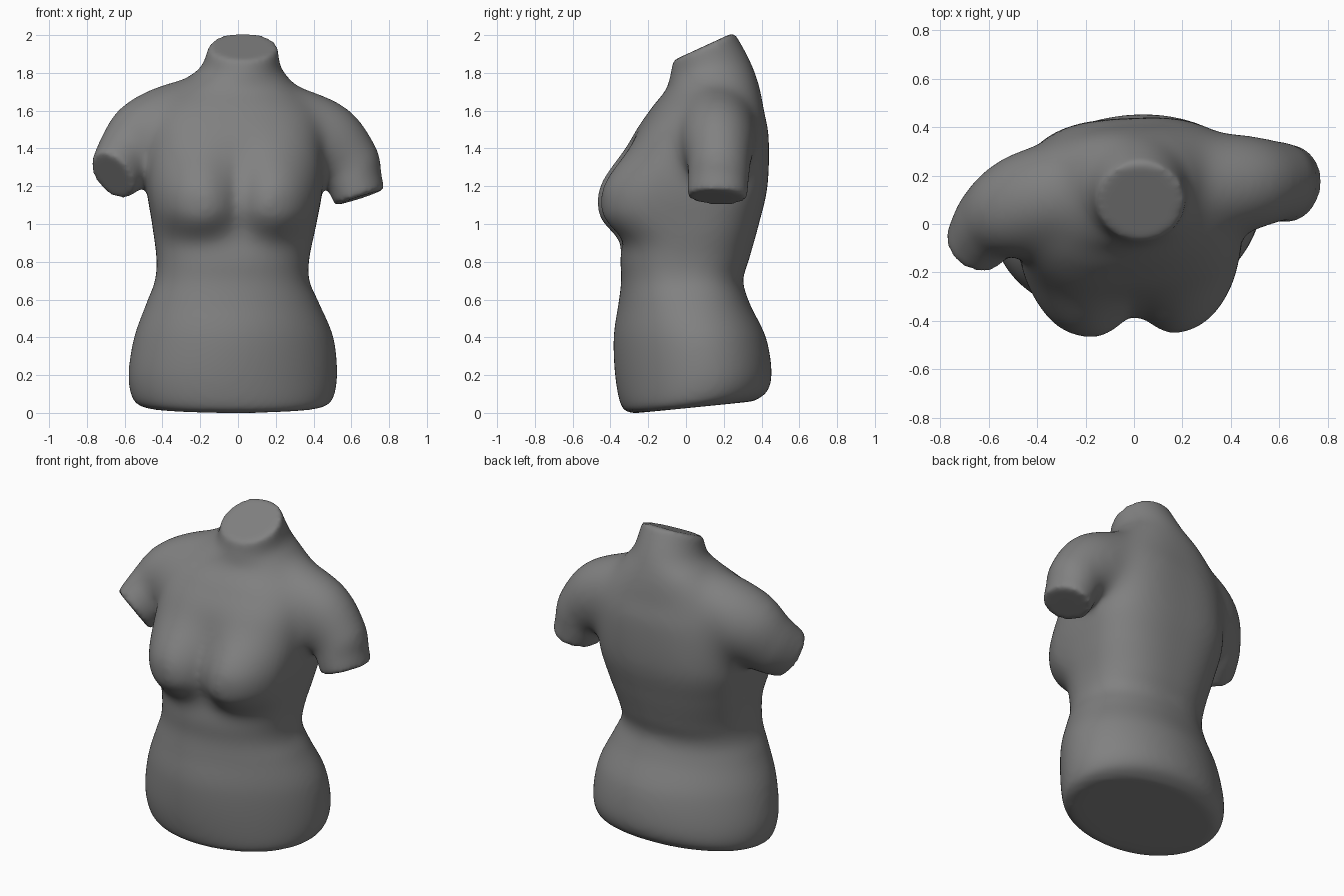
import bpy, bmesh
from math import cos, sin, pi, exp, copysign, hypot
from mathutils import Vector

if "Cube" in bpy.data.objects:
    bpy.data.objects.remove(bpy.data.objects["Cube"])

N = 96
bm = bmesh.new()


def spline(rows, steps=10):
    """Smooth interpolation through rows of numbers."""
    out = []
    for i in range(len(rows) - 1):
        p0, p1 = rows[max(i - 1, 0)], rows[i]
        p2, p3 = rows[i + 1], rows[min(i + 2, len(rows) - 1)]
        for k in range(steps):
            t = k / steps
            out.append([0.5 * (2 * b + (c - a) * t + (2 * a - 5 * b + 4 * c - d) * t * t
                        + (3 * b - a - 3 * c + d) * t ** 3)
                        for a, b, c, d in zip(p0, p1, p2, p3)])
    return out + [list(rows[-1])]


def loft(rings):
    """Skin closed rings of points and cap both ends."""
    vs = [[bm.verts.new(p) for p in r] for r in rings]
    for a, b in zip(vs, vs[1:]):
        for j in range(N):
            k = (j + 1) % N
            bm.faces.new((a[j], a[k], b[k], b[j]))
    bm.faces.new(vs[0][::-1])
    bm.faces.new(vs[-1])


def power(v, e):
    return copysign(abs(v) ** e, v)


def bust(x, z):
    """Forward swell of the bust: steep below, long slope above."""
    w = (z - 1.09) / (0.27 if z > 1.09 else 0.15)
    u = abs(x - 0.005) - 0.215
    d = hypot(u / (0.26 if u > 0 else 0.195), w)
    return 0.145 * exp(-d ** 2.8)


def body_ring(z, xl, xr, yf, yb, tilt, skew, e):
    cx, cy, rx, ry = (xl + xr) / 2, (yf + yb) / 2, (xr - xl) / 2, (yb - yf) / 2
    pts = []
    for j in range(N):
        a = 2 * pi * j / N
        dx, dy = rx * power(cos(a), e), ry * power(sin(a), e)
        swell = bust(cx + dx, z) * min(1, max(0, -sin(a) * 2.5))
        pts.append((cx + dx, cy + dy + skew * dx - swell, z + tilt * dy))
    return pts


def tube(rows):
    """Elliptical tube along a path: x, y, z, level radius, upright radius."""
    pts = spline(rows)
    rings = []
    for i, (x, y, z, ra, rb) in enumerate(pts):
        t = (Vector(pts[min(i + 1, len(pts) - 1)][:3]) - Vector(pts[max(i - 1, 0)][:3])).normalized()
        u = t.cross(Vector((0, 0, 1))).normalized()
        v = u.cross(t)
        rings.append([Vector((x, y, z)) + u * ra * cos(2 * pi * j / N) + v * rb * sin(2 * pi * j / N)
                      for j in range(N)])
    loft(rings)


# Trunk and neck: z, left, right, front, back, tilt, skew, squareness
trunk = [
    (0.03, -0.49, 0.44, -0.27, 0.36, 0.10, 0.02, 0.97),
    (0.07, -0.555, 0.50, -0.335, 0.43, 0.12, 0.06, 0.98),
    (0.20, -0.58, 0.525, -0.37, 0.45, 0.05, 0.09, 1.0),
    (0.40, -0.55, 0.505, -0.38, 0.42, 0, 0.09, 1.0),
    (0.58, -0.485, 0.43, -0.355, 0.335, 0, 0.07, 0.93),
    (0.70, -0.44, 0.378, -0.342, 0.302, 0, 0.05, 0.87),
    (0.82, -0.432, 0.378, -0.345, 0.335, 0, 0.04, 0.83),
    (1.00, -0.455, 0.415, -0.325, 0.385, 0, 0.03, 0.77),
    (1.20, -0.485, 0.45, -0.325, 0.43, 0, 0.03, 0.72),
    (1.45, -0.49, 0.46, -0.275, 0.435, 0, 0.05, 0.74),
    (1.60, -0.47, 0.43, -0.19, 0.41, 0, 0.06, 0.82),
    (1.72, -0.355, 0.32, -0.11, 0.385, 0.06, 0.04, 0.93),
    (1.82, -0.205, 0.232, -0.085, 0.34, 0.19, 0, 1),
    (1.94, -0.155, 0.21, -0.07, 0.255, 0.46, 0, 1),
]
loft([body_ring(*r) for r in spline(trunk)])

# Shoulders and upper arm stumps
tube([(-0.08, 0.14, 1.60, 0.2, 0.2), (-0.3, 0.12, 1.53, 0.22, 0.23),
      (-0.47, 0.07, 1.45, 0.215, 0.23), (-0.58, 0.01, 1.355, 0.165, 0.19),
      (-0.665, -0.1, 1.255, 0.125, 0.15)])
tube([(0.1, 0.16, 1.58, 0.2, 0.2), (0.3, 0.16, 1.50, 0.215, 0.225),
      (0.47, 0.17, 1.42, 0.2, 0.225), (0.575, 0.175, 1.33, 0.17, 0.177),
      (0.615, 0.17, 1.23, 0.162, 0.15), (0.645, 0.165, 1.14, 0.16, 0.137)])

bmesh.ops.recalc_face_normals(bm, faces=bm.faces)
mesh = bpy.data.meshes.new("torso")
bm.to_mesh(mesh)
bm.free()
torso = bpy.data.objects.new("torso", mesh)
bpy.context.collection.objects.link(torso)

# Fuse the parts into one skin
fuse = torso.modifiers.new("fuse", "REMESH")
fuse.mode = "VOXEL"
fuse.voxel_size = 0.016
fuse.use_smooth_shade = True
fused = bpy.data.meshes.new_from_object(torso.evaluated_get(bpy.context.evaluated_depsgraph_get()))
torso.modifiers.clear()
torso.data = fused

# Melt the shoulder joins strongly, then soften everything a little
joins = torso.vertex_groups.new(name="shoulder_joins")
centres = [Vector((-0.36, 0.12, 1.5)), Vector((0.38, 0.16, 1.5))]
for v in fused.vertices:
    w = (0.38 - min((v.co - c).length for c in centres)) / 0.12
    if w > 0 and v.co.z < 1.78:
        joins.add([v.index], min(w, 1), "REPLACE")
for group, count in (("shoulder_joins", 90), ("", 14)):
    soft = torso.modifiers.new("soften", "SMOOTH")
    soft.factor = 0.5
    soft.iterations = count
    soft.vertex_group = group

# Dark grey finish
grey = bpy.data.materials.new("dark_grey")
grey.diffuse_color = (0.22, 0.22, 0.22, 1)
grey.use_nodes = True
grey.node_tree.nodes["Principled BSDF"].inputs["Base Color"].default_value = grey.diffuse_color
fused.materials.clear()
fused.materials.append(grey)
